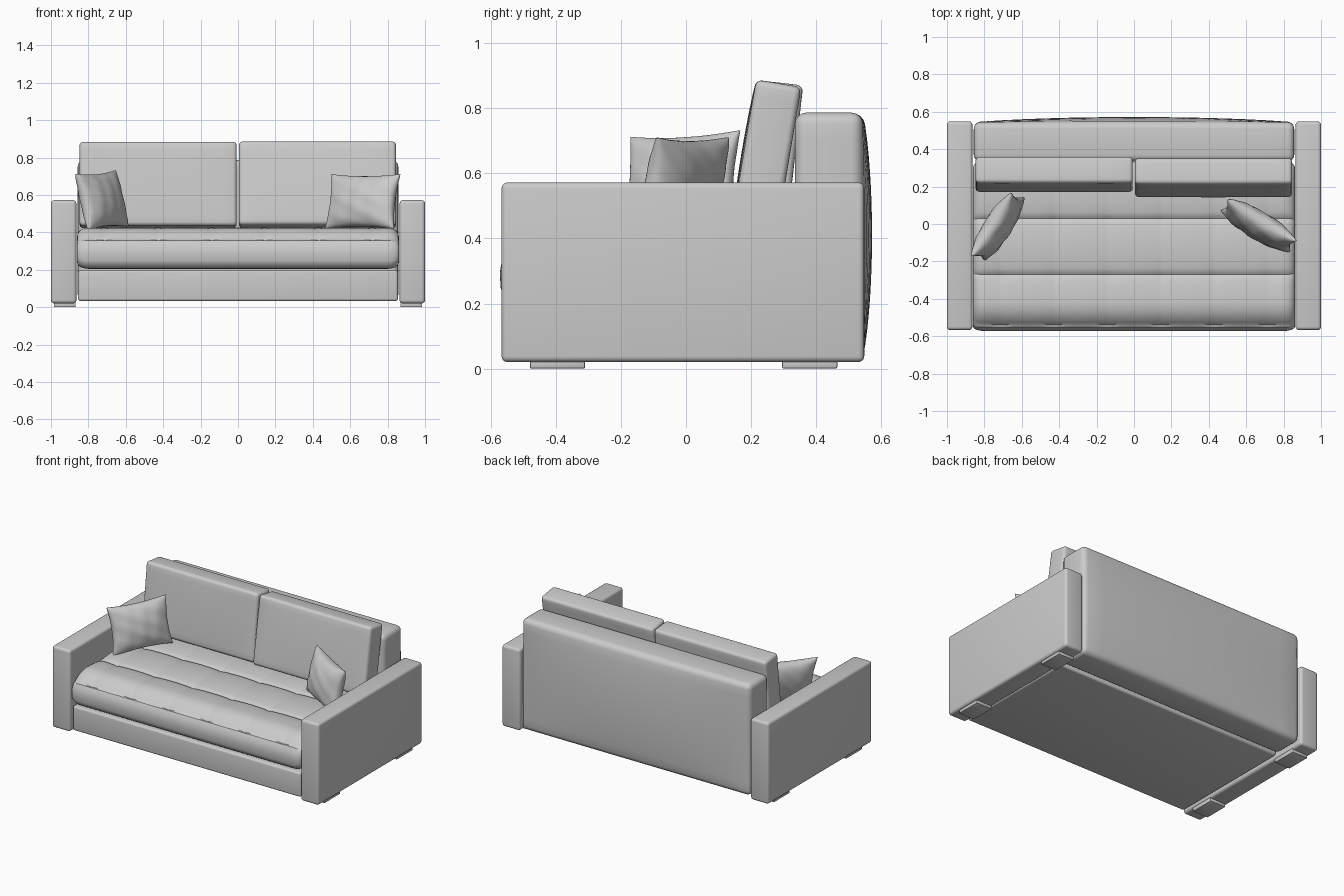
import bpy, bmesh, math
from mathutils import Matrix, Vector

if "Cube" in bpy.data.objects:
    bpy.data.objects.remove(bpy.data.objects["Cube"])


def finish(name, bm):
    bmesh.ops.recalc_face_normals(bm, faces=bm.faces)
    me = bpy.data.meshes.new(name)
    bm.to_mesh(me)
    bm.free()
    ob = bpy.data.objects.new(name, me)
    bpy.context.collection.objects.link(ob)
    return ob


def box(name, lo, hi, radius, front=0.0, back=0.0, segments=4):
    """Rounded box between two corners; front/back puff out its -y/+y faces."""
    lo, hi = Vector(lo), Vector(hi)
    mid, half = (lo + hi) / 2, (hi - lo) / 2
    bm = bmesh.new()
    bmesh.ops.create_cube(bm, size=2, matrix=Matrix.Diagonal((*half, 1)))
    bmesh.ops.bevel(bm, geom=bm.edges[:], offset=radius, segments=segments,
                    profile=0.5, affect='EDGES')
    if front or back:
        for axis in (0, 2):
            no = Vector((axis == 0, 0, axis == 2))
            for i in range(-6, 7):
                bmesh.ops.bisect_plane(bm, geom=bm.verts[:] + bm.edges[:] + bm.faces[:],
                                       plane_co=no * (half[axis] - radius) * i / 7, plane_no=no)
        for v in bm.verts:
            k = (1 - (v.co.x / half.x) ** 2) * (1 - (v.co.z / half.z) ** 2)
            k = max(0, k) ** 0.8
            v.co.y += k * (back if v.co.y > 0 else -front) * abs(v.co.y) / half.y
    ob = finish(name, bm)
    ob.location = mid
    return ob


# Arms and their feet
for side, s in (("left", -1), ("right", 1)):
    xs = sorted((s * 0.864, s * 1.0))
    box(side + "_arm", (xs[0], -0.567, 0.02), (xs[1], 0.548, 0.572), 0.018)
    fx = sorted((s * 0.868, s * 0.985))
    for end, y0, y1 in (("front", -0.48, -0.31), ("back", 0.295, 0.465)):
        box(f"{side}_{end}_foot", (fx[0], y0, 0.0), (fx[1], y1, 0.03), 0.005, segments=2)

# Base and back panel
box("base", (-0.855, -0.553, 0.032), (0.855, 0.325, 0.198), 0.014)
box("back_panel", (-0.857, 0.335, 0.032), (0.857, 0.543, 0.787), 0.035, back=0.029)

# Back cushions, each leaning by its own angle
for name, x0, x1, y, tilt in (("left_back_cushion", -0.847, -0.007, 0.265, 6.5),
                              ("right_back_cushion", 0.005, 0.845, 0.248, 9.5)):
    ob = box(name, (x0, y - 0.07, 0.427), (x1, y + 0.07, 0.88), 0.02, front=0.008)
    ob.rotation_euler.x = -math.radians(tilt)


# Tufted seat: a padded profile lofted along x
def tuft(x, y):
    row = abs(math.sin(math.pi * (y - 0.03) / 0.30)) ** 0.45
    col = abs(math.cos(math.pi * x / 0.286)) ** 0.5
    return -0.024 * (1 - row) - 0.010 * (1 - col) * (1 - 0.5 * row)


def seat_ring(x, squash):
    pts = [(0.33 - 0.015 * i, 0.425) for i in range(51)]
    for i in range(1, 13):                       # big round front edge
        a = math.pi / 2 * i / 12
        pts.append((-0.42 - 0.152 * math.sin(a), 0.29 + 0.135 * math.cos(a)))
    for i in range(1, 7):                        # tighter lower front edge
        a = math.pi / 2 * i / 6
        pts.append((-0.517 - 0.055 * math.cos(a), 0.265 - 0.06 * math.sin(a)))
    pts += [(-0.1, 0.205), (0.33, 0.205)]
    out = []
    for i, (y, z) in enumerate(pts):
        if i < 58:
            z += tuft(x, y)
        out.append((x, -0.12 + (y + 0.12) * (1 - 0.15 * (1 - squash)), 0.3 + (z - 0.3) * squash))
    return out


bm = bmesh.new()
stations = [(-0.8 + 1.6 * i / 112, 1.0) for i in range(113)]
ends = [(0.8 + 0.06 * math.sin(a), 0.65 + 0.35 * math.cos(a))
        for a in (math.pi / 2 * i / 6 for i in range(1, 7))]
stations = [(-x, s) for x, s in reversed(ends)] + stations + ends
rings = [[bm.verts.new(p) for p in seat_ring(x, s)] for x, s in stations]
n = len(rings[0])
for a, b in zip(rings, rings[1:]):
    for i in range(n):
        bm.faces.new((a[i], a[(i + 1) % n], b[(i + 1) % n], b[i]))
bm.faces.new(rings[0])
bm.faces.new(rings[-1])
finish("seat", bm)


# Throw pillows
def pillow(name, centre, width, height, thick, heading, lean, roll):
    bm = bmesh.new()
    N = 28
    for s in (-1, 1):
        g = []
        for j in range(N + 1):
            v = math.sin(math.pi / 2 * (2 * j / N - 1))
            row = []
            for i in range(N + 1):
                u = math.sin(math.pi / 2 * (2 * i / N - 1))
                k = max(0, (1 - u * u) * (1 - v * v))
                z = thick / 2 * k ** 0.42
                z += 0.004 * k ** 0.3 * math.sin(9 * u + 4 * v * s) * math.sin(5 * v - 3 * u)
                row.append(bm.verts.new((width / 2 * u * (1 - 0.09 * (1 - v * v)),
                                         height / 2 * v * (1 - 0.09 * (1 - u * u)),
                                         s * z if k > 1e-6 else 0)))
            g.append(row)
        for j in range(N):
            for i in range(N):
                bm.faces.new((g[j][i], g[j][i + 1], g[j + 1][i + 1], g[j + 1][i]))
    bmesh.ops.remove_doubles(bm, verts=bm.verts, dist=1e-5)
    ob = finish(name, bm)
    R = lambda deg, ax: Matrix.Rotation(math.radians(deg), 4, ax)
    ob.matrix_world = (Matrix.Translation(centre) @ R(heading, 'Z')
                       @ R(90 - lean, 'X') @ R(roll, 'Z'))


pillow("left_pillow", (-0.728, -0.014, 0.572), 0.40, 0.31, 0.135, 57, 13, 3)
pillow("right_pillow", (0.667, -0.008, 0.565), 0.43, 0.30, 0.14, -31, 13, 0)

# Smooth shading with crisp edges kept
bpy.ops.object.select_all(action='SELECT')
bpy.context.view_layer.objects.active = bpy.data.objects["seat"]
bpy.ops.object.shade_smooth_by_angle(angle=math.radians(35))
